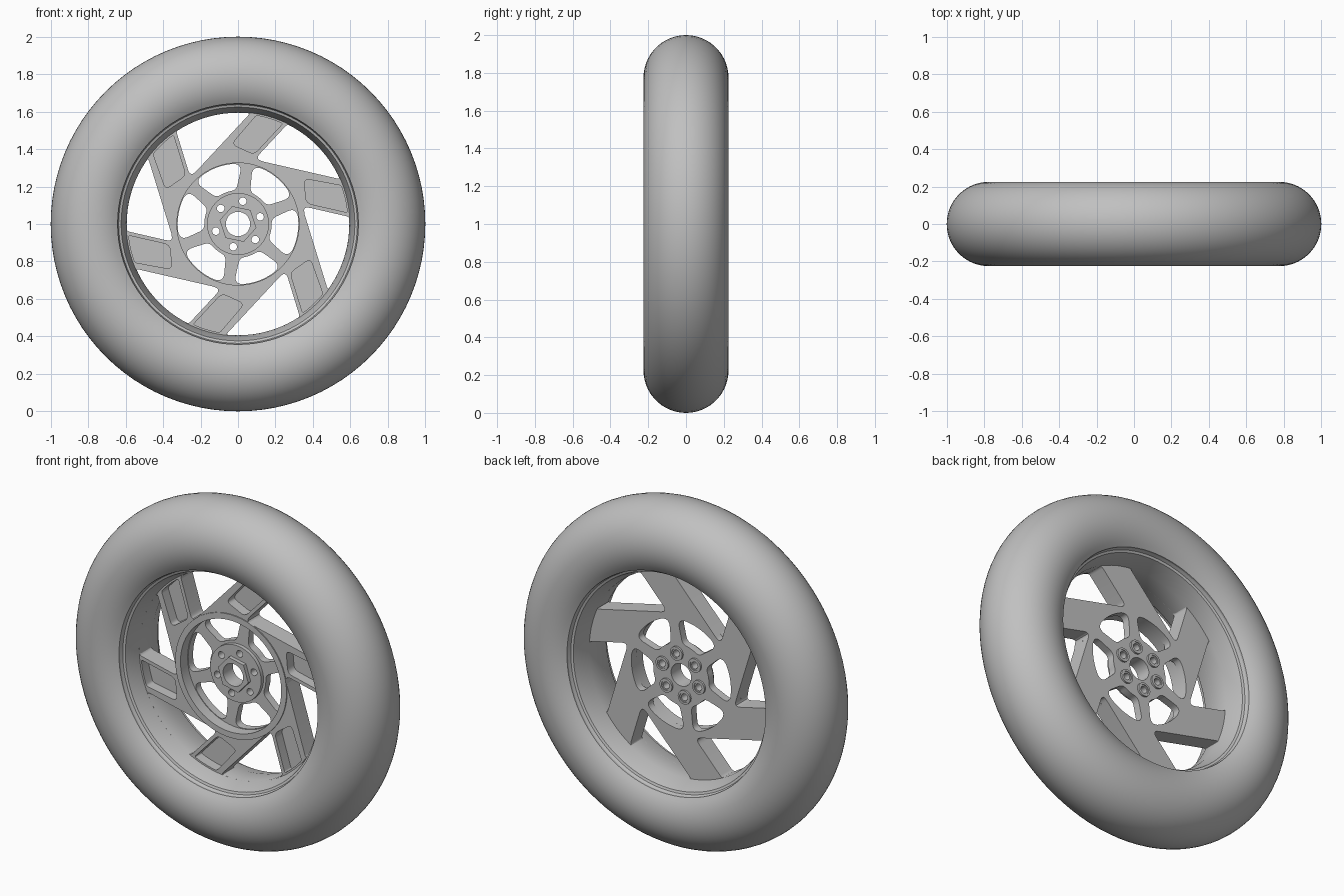
import bpy, bmesh
from math import radians, degrees, cos, sin, pi
from mathutils import Vector, Matrix

cube = bpy.data.objects.get("Cube")
if cube:
    bpy.data.objects.remove(cube, do_unlink=True)

grey = bpy.data.materials.new("plain grey")
grey.use_nodes = True
GREY = (0.53, 0.53, 0.53, 1)
grey.diffuse_color = GREY
for node in grey.node_tree.nodes:
    if node.type == 'BSDF_PRINCIPLED':
        node.inputs["Base Color"].default_value = GREY

CENTRE = Vector((0, 0, 1))
TURNS = range(0, 360, 60)


def finish(name, mesh):
    mesh.materials.clear()
    mesh.materials.append(grey)
    ob = bpy.data.objects.new(name, mesh)
    bpy.context.collection.objects.link(ob)
    ob.location = CENTRE
    bpy.ops.object.select_all(action='DESELECT')
    ob.select_set(True)
    bpy.context.view_layer.objects.active = ob
    bpy.ops.object.shade_smooth_by_angle(angle=radians(30))
    return ob


def lathe(name, profile, steps=96):
    """Spin a closed (radius, y) profile around the axle."""
    bm = bmesh.new()
    vs = [bm.verts.new((r, y, 0)) for r, y in profile]
    es = [bm.edges.new((vs[i - 1], vs[i])) for i in range(len(vs))]
    bmesh.ops.spin(bm, geom=vs + es, cent=(0, 0, 0), axis=(0, 1, 0),
                   angle=2 * pi, steps=steps, use_merge=True)
    bmesh.ops.remove_doubles(bm, verts=bm.verts[:], dist=0.0001)
    bmesh.ops.recalc_face_normals(bm, faces=bm.faces[:])
    mesh = bpy.data.meshes.new(name)
    bm.to_mesh(mesh)
    bm.free()
    return finish(name, mesh)


def polar(r, a):
    return Vector((r * cos(radians(a)), r * sin(radians(a))))


def circle(r, sides=64, centre=Vector((0, 0)), start=0):
    return [centre + polar(r, start + 360 * i / sides) for i in range(sides)]


def toward(p, q, d):
    """Point at distance d from corner p to q, along the arc if radii match."""
    if p[0] == q[0]:
        turn = degrees(d / p[0])
        return polar(p[0], p[1] + (turn if q[1] > p[1] else -turn))
    start = polar(*p[:2])
    return start + (polar(*q[:2]) - start).normalized() * d


def outline(corners, turn):
    """Rounded outline from (radius, angle, fillet) corners."""
    cs = [(r, a + turn, t) for r, a, t in corners]
    pts = []
    for i, c in enumerate(cs):
        nxt = cs[(i + 1) % len(cs)]
        s, m, e = toward(c, cs[i - 1], c[2]), polar(*c[:2]), toward(c, nxt, c[2])
        for k in range(7):
            f = k / 6
            pts.append(s * (1 - f) ** 2 + m * 2 * f * (1 - f) + e * f * f)
        if nxt[0] == c[0]:
            sign = 1 if nxt[1] > c[1] else -1
            a0 = c[1] + sign * degrees(c[2] / c[0])
            a1 = nxt[1] - sign * degrees(nxt[2] / c[0])
            pts += [polar(c[0], a0 + (a1 - a0) * k / 8) for k in range(1, 8)]
    return pts


def plate(name, front, back, loops):
    """Flat plate with holes, extruded between two y positions."""
    cu = bpy.data.curves.new(name, 'CURVE')
    cu.dimensions = '2D'
    cu.fill_mode = 'BOTH'
    cu.extrude = (back - front) / 2
    for loop in loops:
        sp = cu.splines.new('POLY')
        sp.points.add(len(loop) - 1)
        for pt, p in zip(sp.points, loop):
            pt.co = (p.x, p.y, 0, 1)
        sp.use_cyclic_u = True
    helper = bpy.data.objects.new(name + " helper", cu)
    bpy.context.collection.objects.link(helper)
    deps = bpy.context.evaluated_depsgraph_get()
    mesh = bpy.data.meshes.new_from_object(helper.evaluated_get(deps))
    bpy.data.objects.remove(helper, do_unlink=True)
    mesh.transform(Matrix.Translation((0, (front + back) / 2, 0))
                   @ Matrix.Rotation(pi / 2, 4, 'X'))
    bm = bmesh.new()
    bm.from_mesh(mesh)
    bmesh.ops.remove_doubles(bm, verts=bm.verts[:], dist=0.0001)
    bmesh.ops.recalc_face_normals(bm, faces=bm.faces[:])
    bm.to_mesh(mesh)
    bm.free()
    mesh.name = name
    return finish(name, mesh)


# Tyre: round section, cut off where it meets the rim
tyre = [(0.775 + 0.225 * cos(radians(a)), 0.225 * sin(radians(a)))
        for a in range(-126, 127, 7)]
lathe("tyre", tyre)

# Rim: stepped lip, sloping sides and a narrow flat in the middle
half = [(0.66, 0.15), (0.645, 0.178), (0.637, 0.155), (0.624, 0.15), (0.594, 0.05)]
lathe("rim", half + [(r, -y) for r, y in reversed(half)])

# Shared outlines: gaps between arms, pockets in arms, windows round the hub
GAP = [(0.355, 75.7, 0.045), (0.597, 63.6, 0.02), (0.597, 23.6, 0.02)]
POCKET = [(0.428, 94.4, 0.03), (0.587, 80.5, 0.012),
          (0.587, 66, 0.012), (0.381, 77, 0.03)]
WINDOW = [(0.322, 76, 0.05), (0.322, 26, 0.05), (0.18, 33, 0.03), (0.18, 69, 0.03)]
gaps = [outline(GAP, t) for t in TURNS]
pockets = [outline(POCKET, t) for t in TURNS]
windows = [outline(WINDOW, t) for t in TURNS]
bolt_spots = [polar(0.124, 18 + t) for t in TURNS]
bolt_holes = [circle(0.02, 20, c) for c in bolt_spots]
bore = circle(0.065, 40)

# Spoke disc at the back, ribbed arms at the front
plate("spoke_disc", 0, 0.045, [circle(0.612, 96), bore] + gaps + windows + bolt_holes)
plate("arm_ribs", -0.06, 0, [circle(0.612, 96), circle(0.328)] + gaps + pockets)
plate("centre_ring", -0.066, 0, [circle(0.36), circle(0.326)])

# Hub flange and nut
plate("hub_flange", -0.022, 0, [circle(0.165), bore] + bolt_holes)
plate("hub_nut", -0.045, -0.022, [circle(0.1, 6, start=18 + 30), bore])

# Bolt sleeves on the back
for i, c in enumerate(bolt_spots):
    plate(f"bolt_sleeve_{i + 1}", 0.045, 0.056, [circle(0.04, 28, c), circle(0.028, 28, c)])
    plate(f"bolt_head_{i + 1}", 0.045, 0.051, [circle(0.028, 28, c), circle(0.02, 20, c)])
